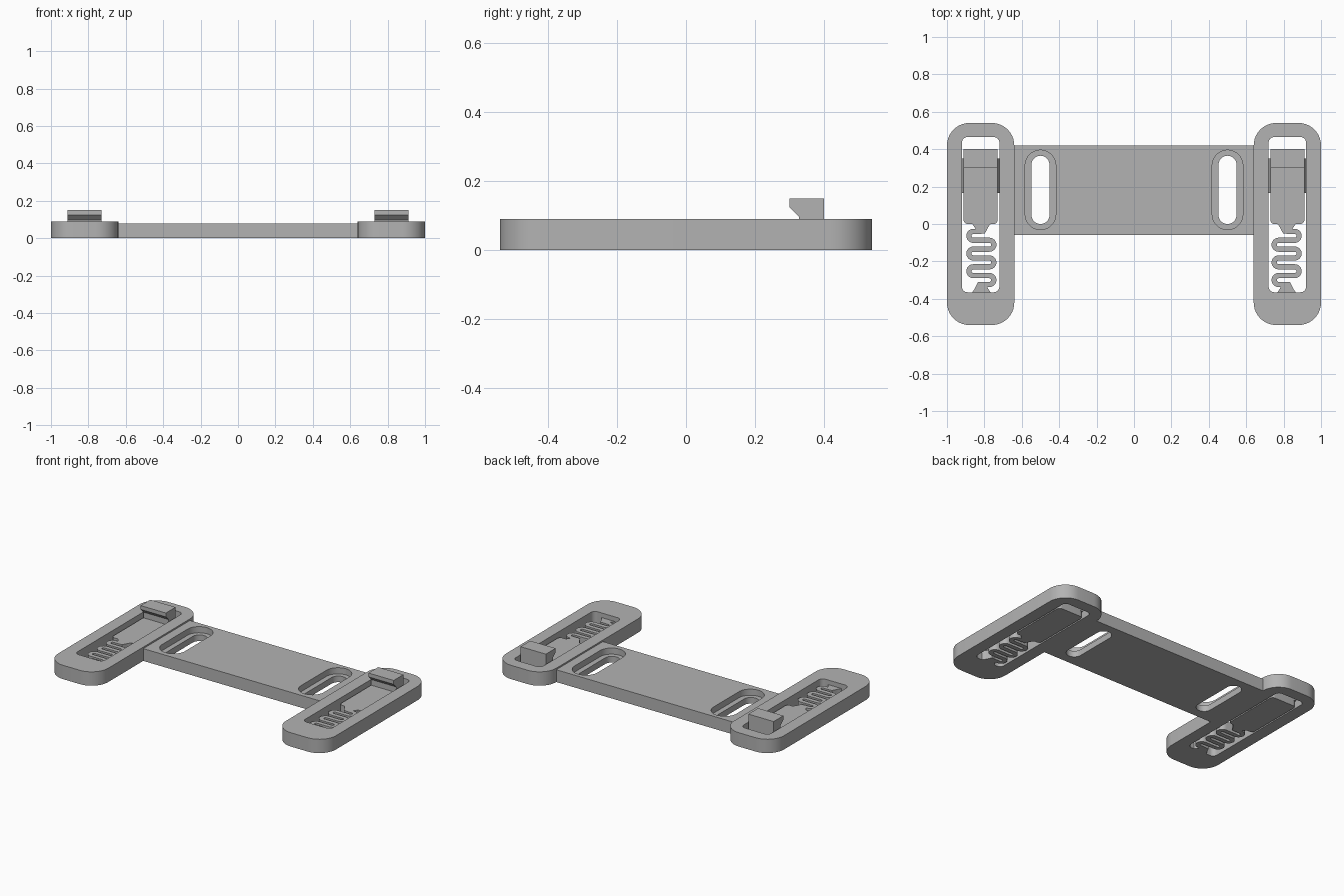
import bpy, bmesh, math
from mathutils import Vector

cube = bpy.data.objects.get("Cube")
if cube:
    bpy.data.objects.remove(cube, do_unlink=True)

grey = bpy.data.materials.new("plain grey")
grey.use_nodes = True
GREY = (0.45, 0.45, 0.45, 1)
grey.diffuse_color = GREY
grey.node_tree.nodes["Principled BSDF"].inputs["Base Color"].default_value = GREY


def finish(name, bm):
    """Turn a bmesh into a named, shaded object."""
    bmesh.ops.recalc_face_normals(bm, faces=bm.faces)
    mesh = bpy.data.meshes.new(name)
    bm.to_mesh(mesh)
    bm.free()
    mesh.materials.append(grey)
    obj = bpy.data.objects.new(name, mesh)
    bpy.context.collection.objects.link(obj)
    return obj


def smooth(obj):
    bpy.ops.object.select_all(action='DESELECT')
    obj.select_set(True)
    bpy.context.view_layer.objects.active = obj
    bpy.ops.object.shade_smooth_by_angle(angle=math.radians(30))


def extrude(bm, offset):
    geom = bmesh.ops.extrude_face_region(bm, geom=bm.faces[:])["geom"]
    verts = [g for g in geom if isinstance(g, bmesh.types.BMVert)]
    bmesh.ops.translate(bm, vec=offset, verts=verts)


def prism(name, pts, z0, z1):
    """Vertical prism on an xy outline."""
    bm = bmesh.new()
    bm.faces.new([bm.verts.new((x, y, z0)) for x, y in pts])
    extrude(bm, (0, 0, z1 - z0))
    return finish(name, bm)


def side_prism(name, pts, x0, x1):
    """Prism on a yz profile, running along x."""
    bm = bmesh.new()
    bm.faces.new([bm.verts.new((x0, y, z)) for y, z in pts])
    extrude(bm, (x1 - x0, 0, 0))
    return finish(name, bm)


def rounded(cx, y0, y1, half, r, steps=10):
    """Rounded rectangle outline centred on cx."""
    pts = []
    corners = [(cx + half - r, y1 - r), (cx - half + r, y1 - r),
               (cx - half + r, y0 + r), (cx + half - r, y0 + r)]
    for i, (x, y) in enumerate(corners):
        for k in range(steps + 1):
            a = (i + k / steps) * math.pi / 2
            pts.append((x + r * math.cos(a), y + r * math.sin(a)))
    return pts


def combine(obj, other, operation):
    """Apply a boolean and discard the second solid."""
    mod = obj.modifiers.new("cut", 'BOOLEAN')
    mod.operation, mod.solver, mod.object = operation, 'EXACT', other
    bpy.ops.object.select_all(action='DESELECT')
    bpy.context.view_layer.objects.active = obj
    obj.select_set(True)
    bpy.ops.object.modifier_apply(modifier=mod.name)
    bpy.data.objects.remove(other, do_unlink=True)


def ribbon(name, path, width, z0, z1):
    """Flat strip of constant width following an xy path."""
    bm = bmesh.new()
    rows = []
    for i, p in enumerate(path):
        d = (path[min(i + 1, len(path) - 1)] - path[max(i - 1, 0)]).normalized()
        n = Vector((-d.y, d.x)) * width / 2
        rows.append([bm.verts.new((*(p + s * n), z0)) for s in (1, -1)])
    for a, b in zip(rows, rows[1:]):
        bm.faces.new((a[0], a[1], b[1], b[0]))
    extrude(bm, (0, 0, z1 - z0))
    return finish(name, bm)


# Bridge plate with two countersunk strap slots
plate = prism("bridge_plate", [(-0.65, -0.06), (0.65, -0.06), (0.65, 0.42), (-0.65, 0.42)], 0, 0.08)
for s in (-1, 1):
    combine(plate, prism("slot_hole", rounded(s * 0.5, 0.0, 0.365, 0.048, 0.0479), -0.1, 0.2), 'DIFFERENCE')
    combine(plate, prism("slot_recess", rounded(s * 0.5, -0.03, 0.395, 0.082, 0.0819), 0.04, 0.2), 'DIFFERENCE')
smooth(plate)

SLIDE_TOP = 0.06
for s, side in ((1, "left"), (-1, "right")):
    cx = s * 0.82

    # Rounded end frame with its long opening
    frame = prism(side + "_frame", rounded(cx, -0.54, 0.54, 0.18, 0.12), 0, 0.09)
    combine(frame, prism("opening", rounded(cx, -0.365, 0.465, 0.1, 0.03), -0.1, 0.2), 'DIFFERENCE')
    smooth(frame)

    # Sliding latch
    smooth(prism(side + "_latch", rounded(cx, 0.0, 0.4, 0.091, 0.022), 0, SLIDE_TOP))

    # Bevelled guide rails on the latch sides
    for t in (-1, 1):
        bm = bmesh.new()
        edge = [(0.08, 0), (0.091, 0), (0.104, 0.03), (0.091, SLIDE_TOP), (0.08, SLIDE_TOP)]
        bm.faces.new([bm.verts.new((cx + t * x, 0.165, z)) for x, z in edge])
        extrude(bm, (0, 0.185, 0))
        finish(side + "_guide_rail", bm)

    # Hook with an undercut nose
    hook = [(0.4, 0.04), (0.4, 0.15), (0.3, 0.15), (0.3, 0.125), (0.328, 0.097), (0.328, 0.04)]
    side_prism(side + "_hook", hook, cx - 0.091, cx + 0.091)

    # Serpentine spring, first bend on the outer side
    mid, pitch, reach, top = s * 0.816, 0.0472, 0.043, -0.04
    path = [Vector((mid, top))]
    for i in range(6):
        way = s if i % 2 == 0 else -s
        y = top - pitch * (i + 0.5)
        for k in range(13):
            a = math.pi * (0.5 - k / 12)
            path.append(Vector((mid + way * (reach + pitch / 2 * math.cos(a)), y + pitch / 2 * math.sin(a))))
    path.append(Vector((mid, top - pitch * 6)))
    smooth(ribbon(side + "_spring", path, 0.028, 0, SLIDE_TOP))

    # Flared necks joining the spring to the latch and the frame
    for part, y0, y1, in (("latch_neck", 0.005, -0.052), ("frame_neck", -0.37, -0.31)):
        ym = y0 + (y1 - y0) * 0.45
        pts = [(mid - 0.052, y0), (mid + 0.052, y0), (mid + 0.034, ym), (mid + 0.018, y1),
               (mid - 0.018, y1), (mid - 0.034, ym)]
        prism(side + "_" + part, pts, 0, SLIDE_TOP)
